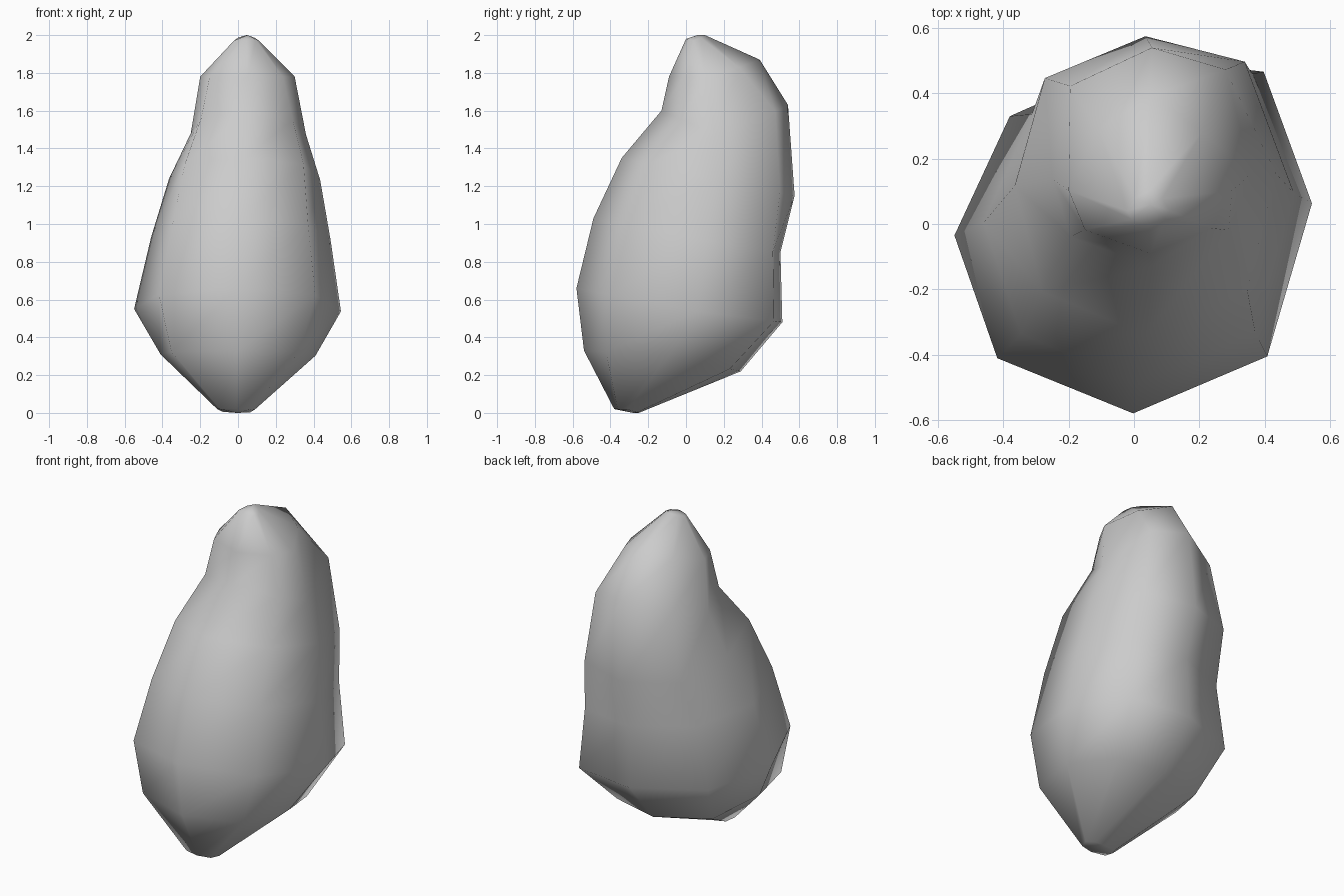
import bpy
import bmesh

cube = bpy.data.objects.get("Cube")
if cube:
    bpy.data.objects.remove(cube, do_unlink=True)

# Stone colour
stone = bpy.data.materials.new("grey_stone")
stone.use_nodes = True
colour = (0.6, 0.6, 0.6, 1)
stone.diffuse_color = colour
stone.node_tree.nodes["Principled BSDF"].inputs["Base Color"].default_value = colour

# Uneven eight-sided cross-sections, as fractions of the half widths
foot = [(0, -1), (0.8, -0.72), (1, 0.08), (0.74, 0.86),
        (0.05, 1), (-0.72, 0.72), (-1, 0), (-0.86, -0.7)]
belly = [(0, -1), (0.75, -0.68), (1, 0.18), (0.73, 0.92),
         (0.05, 1), (-0.69, 0.67), (-1, 0), (-0.76, -0.69)]
chest = [(0, -1), (0.78, -0.7), (1, 0.08), (0.76, 0.83),
         (0, 1), (-0.77, 0.72), (-1, 0), (-0.79, -0.71)]
head = [(0, -1), (0.77, -0.67), (1, -0.15), (0.74, 0.8),
        (0, 1), (-0.82, 0.65), (-1, -0.2), (-0.82, -0.73)]
crown = [(0, -1), (0.75, -0.68), (1, -0.2), (0.64, 0.55),
         (0, 1), (-0.64, 0.58), (-1, -0.2), (-0.8, -0.7)]

# Tilted rings: section, right x, left x, front y, back y,
# then the heights at the front, sides and back
levels = [
    (foot, -0.11, 0.09, -0.38, -0.25, 0.02, 0.02, 0),
    (foot, -0.41, 0.41, -0.54, 0.29, 0.33, 0.31, 0.22),
    (belly, -0.55, 0.545, -0.58, 0.51, 0.66, 0.55, 0.48),
    (belly, -0.46, 0.49, -0.49, 0.5, 1.03, 0.93, 0.85),
    (chest, -0.365, 0.435, -0.34, 0.575, 1.35, 1.24, 1.15),
    (head, -0.25, 0.36, -0.13, 0.54, 1.6, 1.45, 1.63),
    (crown, -0.2, 0.3, -0.09, 0.39, 1.78, 1.78, 1.87),
    (crown, -0.02, 0.11, 0, 0.1, 1.98, 1.97, 2),
]


def add_ring(bm, level):
    section, right, left, front, back, z_front, z_side, z_back = level
    mid_x, mid_y = (right + left) / 2, (front + back) / 2
    half_x, half_y = (left - right) / 2, (back - front) / 2
    ring = []
    for u, v in section:
        z_end = z_front if v < 0 else z_back
        z = z_side + (z_end - z_side) * abs(v)
        ring.append(bm.verts.new((mid_x + u * half_x, mid_y + v * half_y, z)))
    return ring


def close_ring(bm, ring, tip):
    point = bm.verts.new(tip)
    for a, b in zip(ring, ring[1:] + ring[:1]):
        bm.faces.new((a, b, point))


# Loft the boulder body and close both ends
bm = bmesh.new()
rings = [add_ring(bm, level) for level in levels]
for low, high in zip(rings, rings[1:]):
    for i in range(len(low)):
        j = (i + 1) % len(low)
        bm.faces.new((low[i], low[j], high[j], high[i]))
close_ring(bm, rings[0], (0, -0.28, 0))
close_ring(bm, rings[-1], (0.05, 0.06, 2))
bmesh.ops.recalc_face_normals(bm, faces=bm.faces)
for face in bm.faces:
    face.smooth = True

mesh = bpy.data.meshes.new("boulder")
bm.to_mesh(mesh)
bm.free()
mesh.materials.append(stone)
boulder = bpy.data.objects.new("boulder", mesh)
bpy.context.collection.objects.link(boulder)
